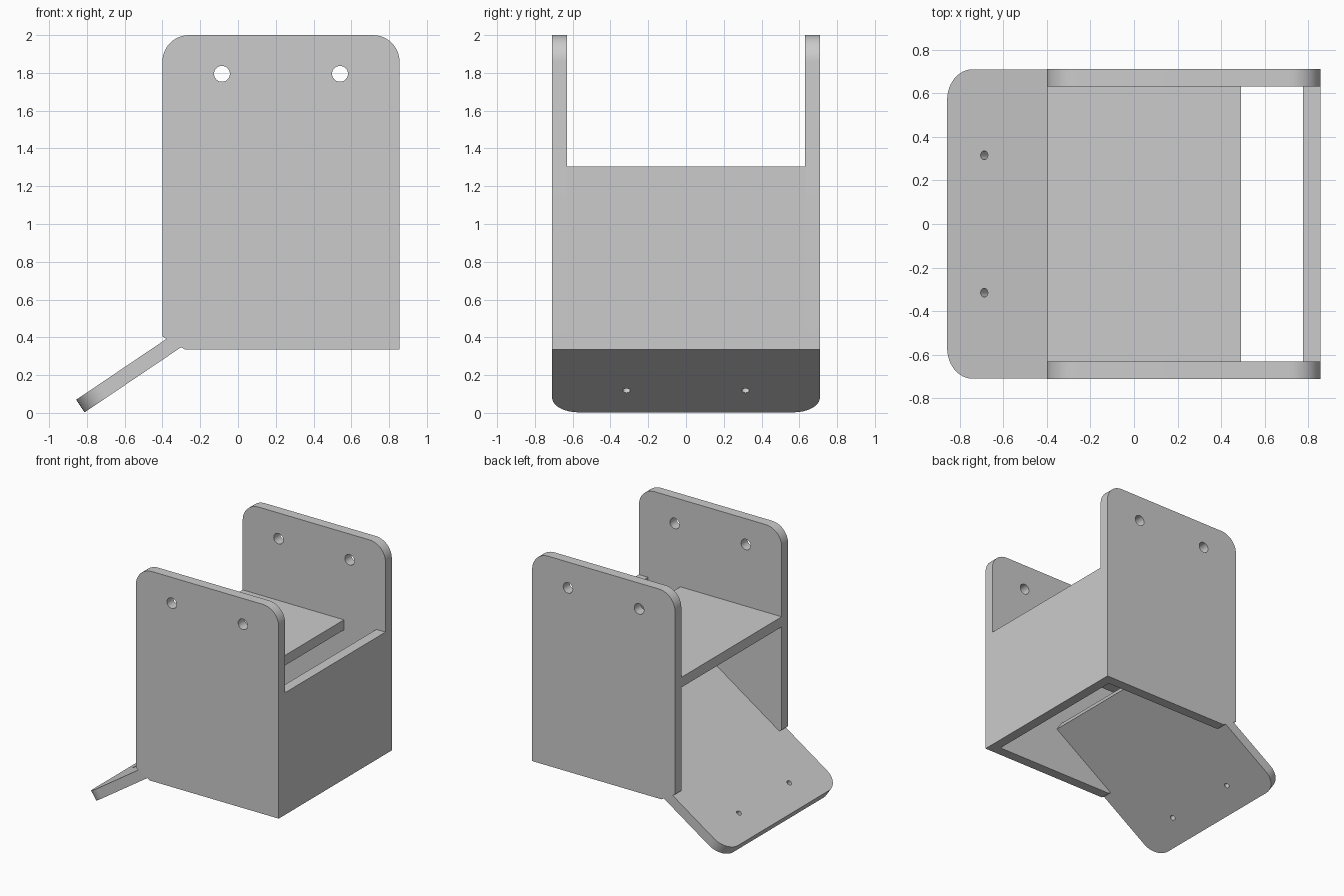
import bpy, bmesh
from math import cos, sin, pi, radians
from mathutils import Matrix, Vector

if "Cube" in bpy.data.objects:
    bpy.data.objects.remove(bpy.data.objects["Cube"])

T = 0.08                 # sheet thickness
W = 0.71                 # half of the overall width
X0, X1 = -0.4, 0.855     # extent of the body
Z0, Z1 = 0.335, 1.305    # lower edge of the body, top of the shelf
R = 0.14                 # corner radius

grey = bpy.data.materials.new("light_grey")
grey.use_nodes = True
colour = (0.6, 0.6, 0.6, 1)
grey.diffuse_color = colour
grey.node_tree.nodes["Principled BSDF"].inputs["Base Color"].default_value = colour


def arc(cx, cy, r, start, end, steps):
    return [(cx + r * cos(start + (end - start) * i / steps),
             cy + r * sin(start + (end - start) * i / steps)) for i in range(steps + 1)]


def panel(name, outline, holes, matrix):
    """Flat sheet cut from an outline with round holes (x, y, radius)."""
    curve = bpy.data.curves.new(name, 'CURVE')
    curve.dimensions = '2D'
    curve.fill_mode = 'BOTH'
    curve.extrude = T / 2
    for loop in [outline] + [arc(x, y, r, 0, 2 * pi, 32)[:-1] for x, y, r in holes]:
        spline = curve.splines.new('POLY')
        spline.points.add(len(loop) - 1)
        for point, (x, y) in zip(spline.points, loop):
            point.co = (x, y, 0, 1)
        spline.use_cyclic_u = True
    source = bpy.data.objects.new(name + "_curve", curve)
    mesh = bpy.data.meshes.new_from_object(source)
    bpy.data.objects.remove(source)
    finish(name, mesh, matrix)


def finish(name, mesh, matrix):
    bm = bmesh.new()
    bm.from_mesh(mesh)
    bmesh.ops.remove_doubles(bm, verts=bm.verts, dist=0.0005)
    bmesh.ops.transform(bm, matrix=matrix, verts=bm.verts)
    bmesh.ops.recalc_face_normals(bm, faces=bm.faces)
    bm.to_mesh(mesh)
    bm.free()
    mesh.name = name
    mesh.materials.clear()
    mesh.materials.append(grey)
    obj = bpy.data.objects.new(name, mesh)
    bpy.context.collection.objects.link(obj)
    bpy.ops.object.select_all(action='DESELECT')
    obj.select_set(True)
    bpy.context.view_layer.objects.active = obj
    bpy.ops.object.shade_smooth_by_angle(angle=radians(30))


def box(name, lo, hi):
    lo, hi = Vector(lo), Vector(hi)
    bm = bmesh.new()
    bmesh.ops.create_cube(bm, size=1)
    mesh = bpy.data.meshes.new(name)
    bm.to_mesh(mesh)
    bm.free()
    finish(name, mesh, Matrix.Translation((lo + hi) / 2) @ Matrix.Diagonal((*(hi - lo), 1)))


# Side plates: rounded top corners, clipped lower corner, two bolt holes
side = [(X0, 0.405), (-0.28, Z0), (X1, Z0)]
side += arc(X1 - R, 2 - R, R, 0, pi / 2, 12) + arc(X0 + R, 2 - R, R, pi / 2, pi, 12)
side_holes = [(x, 1.795, 0.042) for x in (-0.085, 0.54)]
for name, sign in (("right_side_plate", -1), ("left_side_plate", 1)):
    place = Matrix.Translation((0, sign * (W - T / 2), 0)) @ Matrix.Rotation(pi / 2, 4, 'X')
    panel(name, side, side_holes, place)

# End wall and shelf between the side plates
box("end_wall", (X1 - T, T - W, Z0), (X1, W - T, Z1))
box("shelf", (X0, T - W, Z1 - T), (0.49, W - T, Z1))

# Sloping plate: rounded at its low end, square at its high end
length, w = 1.25, W - 0.001
slope = [(length, -w), (length, w)]
slope += arc(R, w - R, R, pi / 2, pi, 12) + arc(R, R - w, R, pi, 1.5 * pi, 12)
slope_holes = [(0.205, y, 0.02) for y in (-0.315, 0.315)]
place = (Matrix.Translation((-0.812, 0, 0.003)) @ Matrix.Rotation(radians(-34), 4, 'Y')
         @ Matrix.Translation((0, 0, T / 2)))
panel("sloping_plate", slope, slope_holes, place)
